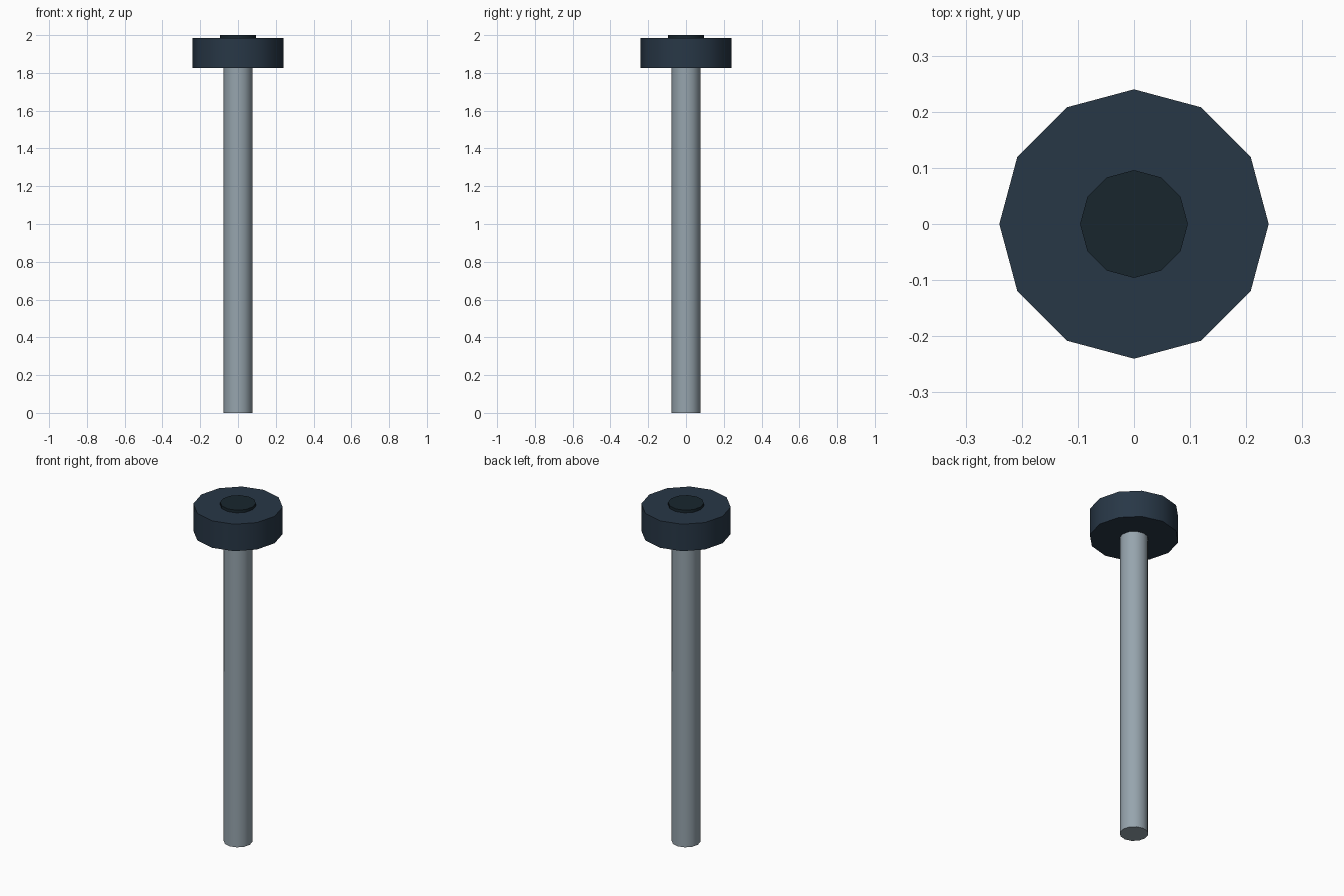
import bpy
import math

if "Cube" in bpy.data.objects:
    bpy.data.objects.remove(bpy.data.objects["Cube"])


def material(name, rgb):
    # 0-255 display colour to linear
    mat = bpy.data.materials.new(name)
    mat.diffuse_color = [(c / 255) ** 2.2 for c in rgb] + [1.0]
    mat.use_nodes = True
    mat.node_tree.nodes["Principled BSDF"].inputs["Base Color"].default_value = mat.diffuse_color
    return mat


def cylinder(name, radius, z0, z1, mat, sides=12):
    # Rotated by a quarter turn symmetry: vertices lie on the x and y axes
    bpy.ops.mesh.primitive_cylinder_add(
        vertices=sides, radius=radius, depth=z1 - z0,
        location=(0, 0, (z0 + z1) / 2))
    obj = bpy.context.object
    obj.name = name
    obj.data.materials.append(mat)
    bpy.ops.object.shade_smooth_by_angle(angle=math.radians(40))
    return obj


steel = material("steel", (149, 163, 172))
dark_blue = material("dark_blue", (44, 58, 72))
near_black = material("near_black", (30, 42, 49))

# Long shaft, wide head and the small raised disc on top
cylinder("shaft", 0.077, 0.0, 1.83, steel)
cylinder("head", 0.24, 1.825, 1.984, dark_blue)
cylinder("top_disc", 0.096, 1.97, 2.0, near_black)
